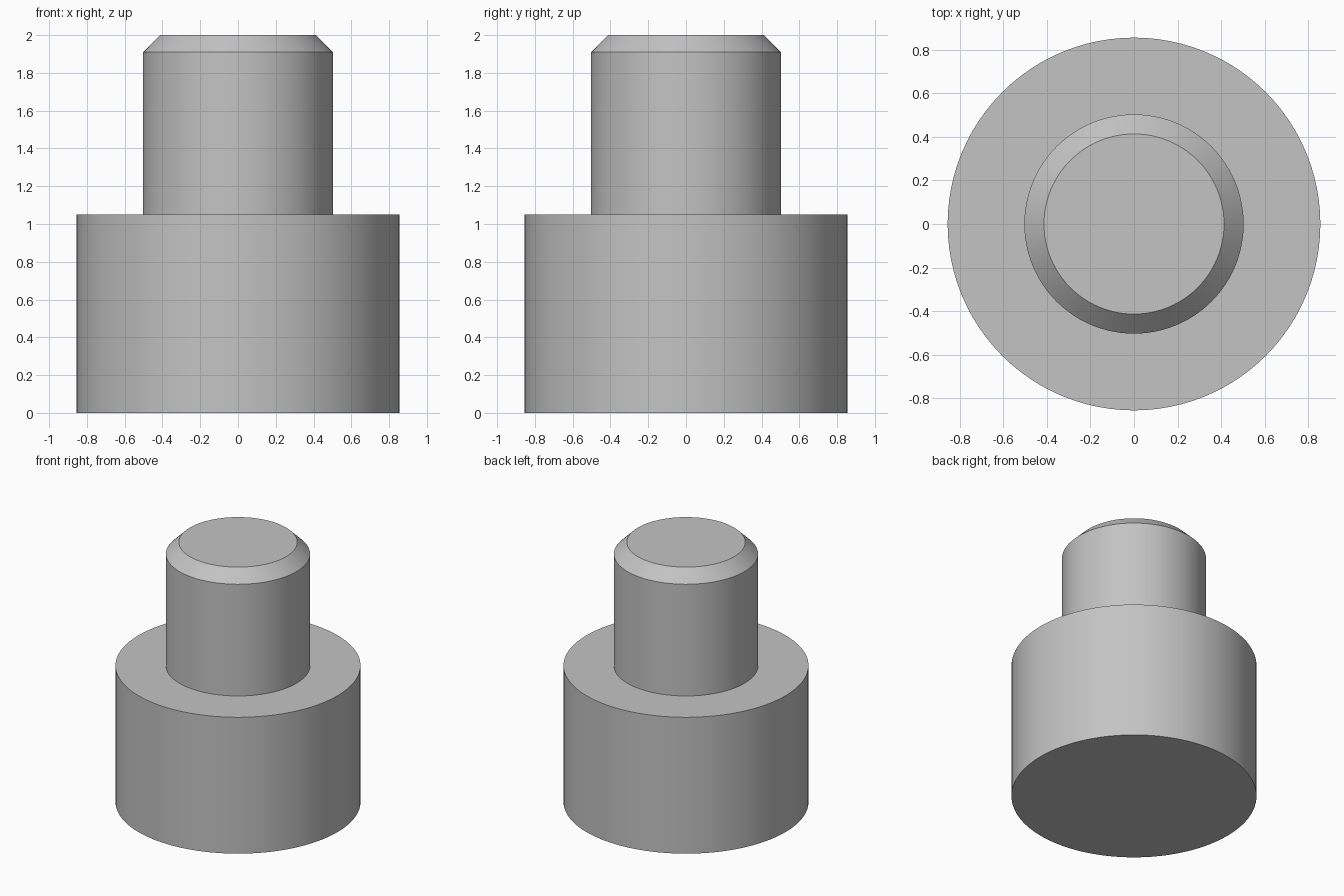
import bpy
import bmesh
from math import cos, sin, tau, radians

SEGMENTS = 96

cube = bpy.data.objects.get("Cube")
if cube:
    bpy.data.objects.remove(cube, do_unlink=True)


def flat_material(name, color):
    mat = bpy.data.materials.new(name)
    mat.use_nodes = True
    mat.diffuse_color = color
    mat.node_tree.nodes["Principled BSDF"].inputs["Base Color"].default_value = color
    return mat


def lathe(name, profile, mat):
    """Revolve (radius, height) points around z and cap both ends."""
    bm = bmesh.new()
    rings = []
    for r, z in profile:
        rings.append([bm.verts.new((r * cos(tau * i / SEGMENTS), r * sin(tau * i / SEGMENTS), z))
                      for i in range(SEGMENTS)])
    for low, high in zip(rings, rings[1:]):
        for i in range(SEGMENTS):
            j = (i + 1) % SEGMENTS
            bm.faces.new((low[i], low[j], high[j], high[i]))
    bm.faces.new(rings[0][::-1])
    bm.faces.new(rings[-1])
    mesh = bpy.data.meshes.new(name)
    bm.to_mesh(mesh)
    bm.free()
    mesh.materials.append(mat)
    obj = bpy.data.objects.new(name, mesh)
    bpy.context.collection.objects.link(obj)
    return obj


grey = flat_material("plain grey", (0.55, 0.55, 0.55, 1))

# Stepped pin: wide base, flat shoulder, narrow shaft, chamfered tip
base_radius, shoulder_z = 0.855, 1.05
shaft_radius, chamfer = 0.503, 0.09
pin = lathe("stepped_pin", [
    (base_radius, 0),
    (base_radius, shoulder_z),
    (shaft_radius, shoulder_z),
    (shaft_radius, 2 - chamfer),
    (shaft_radius - chamfer, 2),
], grey)

# Smooth round walls, crisp edges
bpy.ops.object.select_all(action='DESELECT')
pin.select_set(True)
bpy.context.view_layer.objects.active = pin
bpy.ops.object.shade_smooth_by_angle(angle=radians(30))
